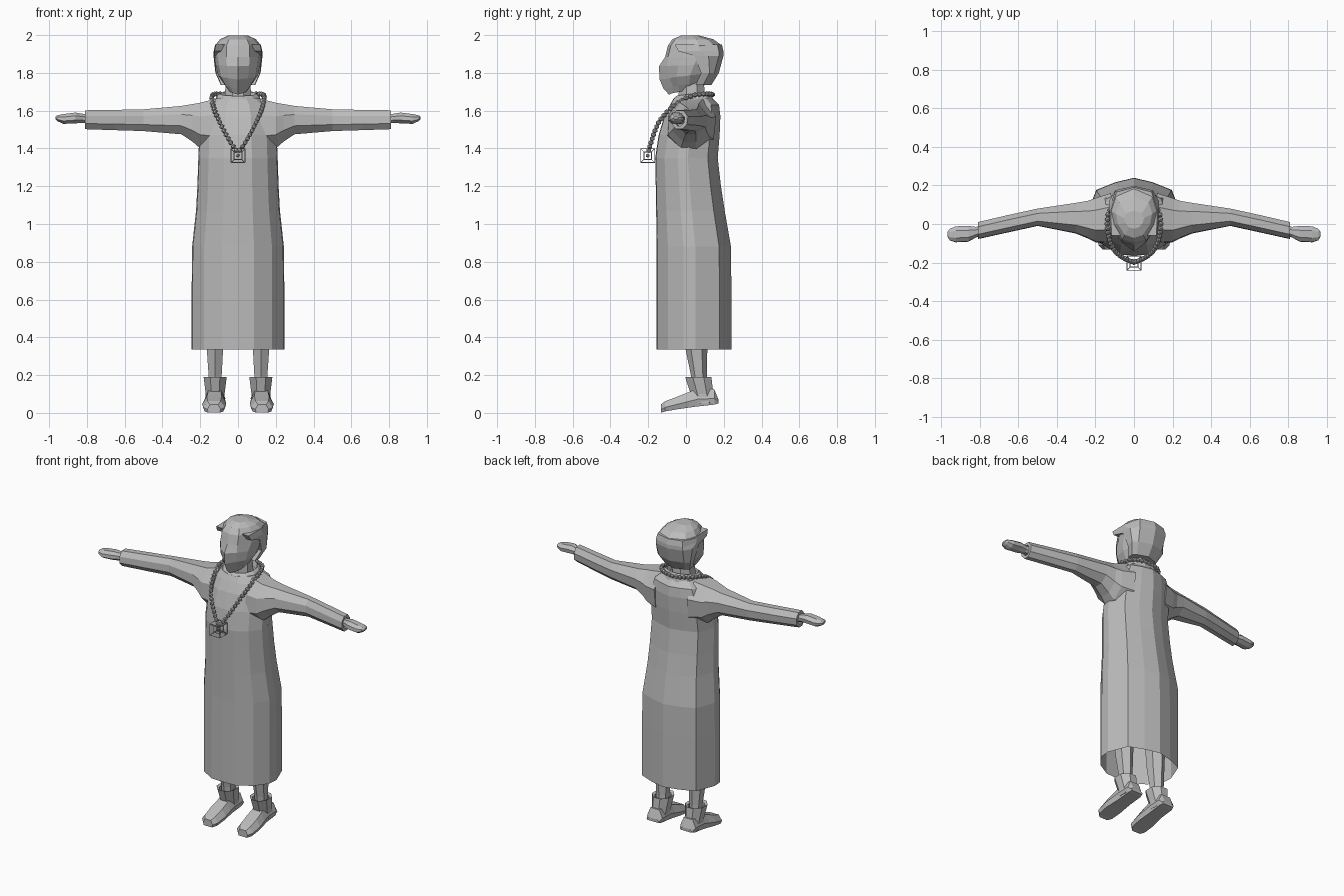
import bpy, bmesh, math
from mathutils import Vector

if "Cube" in bpy.data.objects:
    bpy.data.objects.remove(bpy.data.objects["Cube"])

grey = bpy.data.materials.new("plain grey")
grey.diffuse_color = (0.5, 0.5, 0.5, 1)
grey.use_nodes = True
grey.node_tree.nodes["Principled BSDF"].inputs["Base Color"].default_value = grey.diffuse_color


def finish(bm, name, mirror=False):
    bmesh.ops.recalc_face_normals(bm, faces=bm.faces)
    me = bpy.data.meshes.new(name)
    bm.to_mesh(me)
    bm.free()
    me.materials.append(grey)
    ob = bpy.data.objects.new(name, me)
    bpy.context.collection.objects.link(ob)
    if mirror:
        ob.modifiers.new("mirror", 'MIRROR')
    return ob


def loft(name, rings, caps=(True, True), mirror=False):
    """Skin a list of equal-length point rings."""
    bm = bmesh.new()
    vs = [[bm.verts.new(p) for p in r] for r in rings]
    n = len(vs[0])
    for a, b in zip(vs, vs[1:]):
        for i in range(n):
            j = (i + 1) % n
            bm.faces.new((a[i], a[j], b[j], b[i]))
    if caps[0]:
        bm.faces.new(vs[0])
    if caps[1]:
        bm.faces.new(vs[-1])
    return finish(bm, name, mirror)


def both(half):
    """Complete a half ring that starts and ends on the centre line."""
    return half + [(-x, y, z) for x, y, z in half[-2:0:-1]]


def oval(cx, cy, z, rx, ry, n=8, tilt=0):
    return [(cx + rx * math.cos(2 * math.pi * (i + .5) / n),
             cy + ry * math.sin(2 * math.pi * (i + .5) / n),
             z + tilt * math.sin(2 * math.pi * (i + .5) / n)) for i in range(n)]


# Robe: height, half width, front, back; open at the hem
def robe_ring(z, w, f, b):
    d = b - f
    return both([(0, f, z), (w * .35, f + .01 * d, z), (w * .74, f + .15 * d, z),
                 (w * .98, f + .36 * d, z), (w, f + .52 * d, z),
                 (w * .8, f + .84 * d, z), (w * .4, f + .94 * d, z), (0, b, z)])


loft("robe", [robe_ring(*r) for r in [
    (.335, .245, -.155, .24), (.68, .245, -.155, .24), (.88, .243, -.155, .238),
    (1.07, .222, -.158, .205), (1.2, .215, -.16, .185), (1.35, .21, -.163, .168),
    (1.47, .205, -.145, .178), (1.57, .195, -.115, .182), (1.63, .17, -.085, .175),
    (1.665, .125, -.065, .14)]], caps=(False, True))


# Sleeves: distance out, y range, z range; open at the cuff
def arm_ring(x, y0, y1, z0, z1):
    cy, cz, ry, rz = (y0 + y1) / 2, (z0 + z1) / 2, (y1 - y0) / 2, (z1 - z0) / 2
    return [(x, cy + ry * a, cz + rz * b) for a, b in
            ((-.45, 1), (.45, 1), (1, .35), (.9, -.5), (.3, -1), (-.4, -1), (-1, -.4), (-.95, .4))]


loft("sleeve", [arm_ring(*r) for r in [
    (.12, -.1, .16, 1.38, 1.662), (.2, -.095, .135, 1.4, 1.642),
    (.24, -.075, .12, 1.435, 1.635), (.3, -.05, .11, 1.475, 1.625),
    (.5, -.01, .08, 1.492, 1.607), (.66, -.045, .045, 1.497, 1.604),
    (.81, -.078, .01, 1.502, 1.602), (.81, -.062, -.008, 1.52, 1.585),
    (.77, -.055, .0, 1.52, 1.585)]], mirror=True)

# Mitten-like hands
loft("hand", [arm_ring(*r) for r in [
    (.77, -.05, -.005, 1.53, 1.575), (.82, -.07, -.015, 1.535, 1.583),
    (.86, -.092, -.01, 1.533, 1.59), (.925, -.095, -.012, 1.53, 1.582),
    (.957, -.085, -.025, 1.545, 1.575), (.967, -.068, -.04, 1.555, 1.568)]], mirror=True)


# Head with a keeled face: height, half width, front, back, slope of the ring
def head_ring(z, w, f, b, keel, dz=0):
    d = b - f
    return both([(0, f, z), (w * .5, f + keel, z + dz * .2), (w * .87, f + .32 * d, z + dz * .4),
                 (w, f + .58 * d, z + dz * .6), (w * .8, f + .85 * d, z + dz * .9), (0, b, z + dz)])


loft("head", [head_ring(*r) for r in [
    (1.685, .05, -.09, .09, .02, .04), (1.715, .075, -.118, .115, .05, .045),
    (1.765, .105, -.14, .14, .055, .035), (1.835, .118, -.143, .175, .045, .01),
    (1.885, .124, -.11, .193, .015), (1.945, .122, -.095, .19, .015),
    (1.978, .095, -.072, .145, .015), (1.998, .052, -.025, .07, .008)]])

# Hair shell around sides and back of the head
loft("hair", [[(sx * w, y, z) for sx, y in ((1, f), (1.03, (f + b) / 2), (.78, b - .02), (0, b + .004),
                                         (-.78, b - .02), (-1.03, (f + b) / 2), (-1, f))]
              for z, w, f, b in [(1.735, .088, .05, .13), (1.8, .116, .08, .17),
                                 (1.89, .126, .045, .194), (1.915, .125, -.04, .194),
                                 (1.95, .117, -.06, .186)]])

# Neck and collar
loft("neck", [oval(0, .03, z, r, r) for z, r in [(1.62, .085), (1.68, .075), (1.76, .07)]])
loft("collar", [oval(0, .035, z, rx, ry, 12, .012) for z, rx, ry in
                [(1.63, .135, .115), (1.675, .115, .105), (1.69, .1, .09), (1.65, .085, .08)]],
     caps=(False, False))

# Legs
loft("leg", [oval(cx, cy, z, rx, ry, 6) for z, cx, cy, rx, ry in
             [(.1, .12, .075, .035, .04), (.2, .121, .068, .04, .042),
              (.34, .122, .055, .05, .058), (.6, .12, .05, .065, .07)]], mirror=True)

# Boot shaft with a hollow cuff
loft("boot_shaft", [oval(cx, cy, z, rx, ry, 8) for z, cx, cy, rx, ry in
                    [(.05, .122, .1, .055, .062), (.1, .121, .085, .054, .065),
                     (.19, .121, .065, .066, .075), (.183, .121, .065, .05, .058),
                     (.14, .121, .07, .045, .05)]], mirror=True)


# Boot foot: y, centre x, half width, sole height, top height
def foot_ring(y, cx, w, z0, z1):
    return [(cx + a * w, y, z0 + (z1 - z0) * t) for a, t in
            ((-.85, 0), (.85, 0), (1, .4), (.6, 1), (-.6, 1), (-1, .4))]


loft("boot_foot", [foot_ring(*r) for r in [
    (.172, .121, .045, .05, .07), (.15, .121, .054, .044, .125), (.06, .122, .054, .034, .13),
    (.015, .124, .058, .028, .11), (-.04, .126, .064, .02, .088),
    (-.11, .127, .058, .008, .062), (-.132, .127, .035, .001, .045)]], mirror=True)

# Necklace of evenly spaced beads along a half path, copied to both sides
path = [Vector(p) for p in [
    (0, .14, 1.685), (.06, .132, 1.688), (.11, .1, 1.69), (.135, .05, 1.685), (.14, 0, 1.668),
    (.134, -.055, 1.635), (.122, -.1, 1.595), (.1, -.142, 1.545),
    (.07, -.168, 1.485), (.035, -.187, 1.425), (.006, -.198, 1.385)]]
bm = bmesh.new()
need = 0
for a, b in zip(path, path[1:]):
    length = (b - a).length
    while need <= length:
        p = a.lerp(b, need / length)
        for s in ((1, -1) if p.x > .004 else (1,)):
            r = bmesh.ops.create_icosphere(bm, subdivisions=1, radius=.0145)
            bmesh.ops.translate(bm, verts=r['verts'], vec=(s * p.x, p.y, p.z))
        need += .0255
    need -= length
finish(bm, "necklace_beads")

# Pendant: nested cube frames joined at the corners, with a solid core
bm = bmesh.new()
centre = Vector((0, -.203, 1.362))
corners = [Vector((x, y, z)) for x in (-1, 1) for y in (-1, 1) for z in (-1, 1)]


def rod(a, b, r):
    m = bmesh.ops.create_cone(bm, cap_ends=True, segments=4, radius1=r, radius2=r, depth=(b - a).length)
    q = (b - a).to_track_quat('Z', 'Y').to_matrix().to_4x4()
    q.translation = (a + b) / 2
    bmesh.ops.transform(bm, matrix=q, verts=m['verts'])


for i, a in enumerate(corners):
    rod(centre + a * .02, centre + a * .037, .002)
    for b in corners[i + 1:]:
        if abs((a - b).length - 2) < .01:
            rod(centre + a * .037, centre + b * .037, .002)
            rod(centre + a * .02, centre + b * .02, .0025)
core = bmesh.ops.create_icosphere(bm, subdivisions=1, radius=.011)
bmesh.ops.translate(bm, verts=core['verts'], vec=centre)
finish(bm, "pendant")
